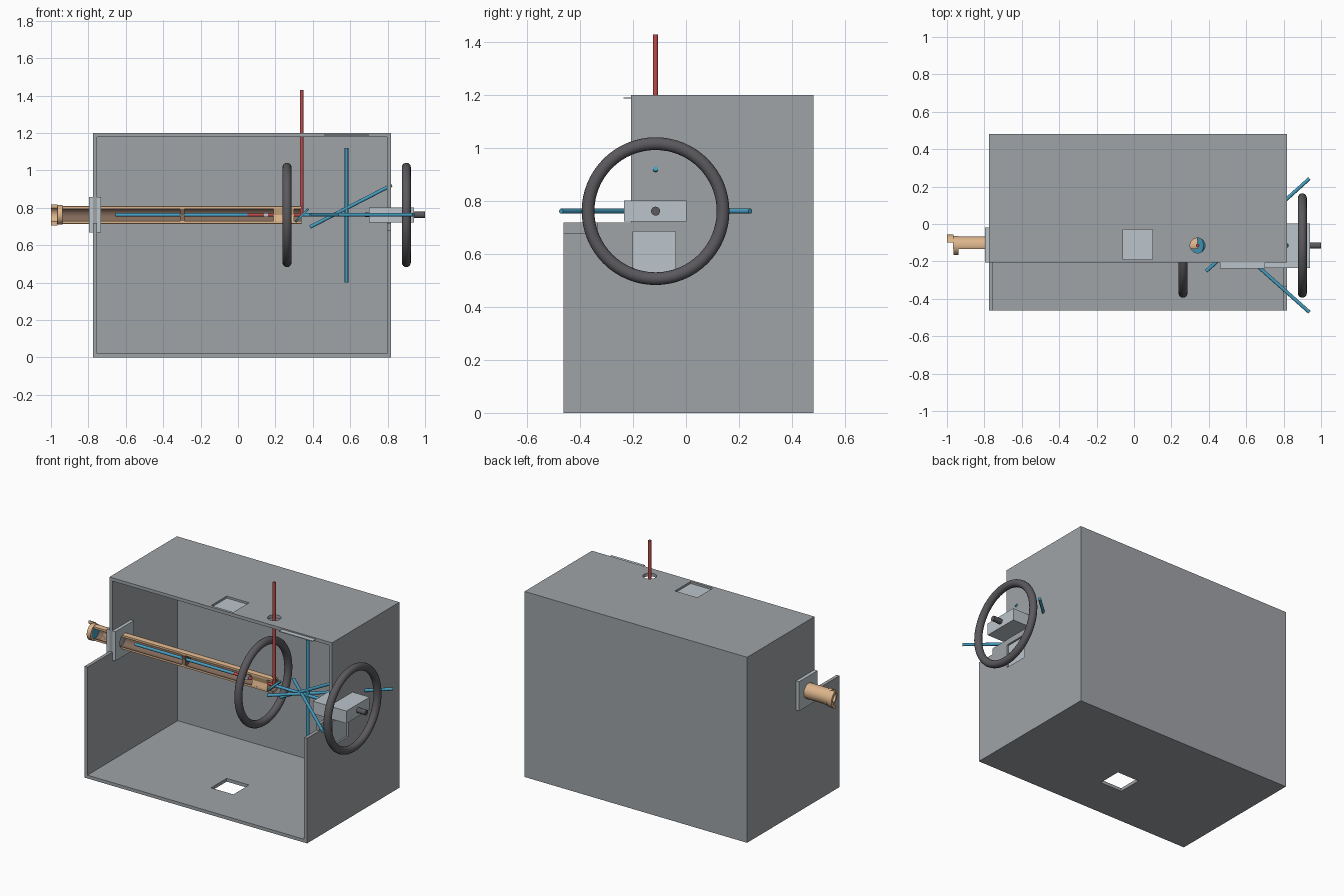
import bpy, bmesh, math
from mathutils import Vector

if "Cube" in bpy.data.objects:
    bpy.data.objects.remove(bpy.data.objects["Cube"])

def mat(name, c):
    m = bpy.data.materials.new(name)
    m.diffuse_color = (*c, 1)
    m.use_nodes = True
    m.node_tree.nodes["Principled BSDF"].inputs["Base Color"].default_value = m.diffuse_color
    return m

GREY = mat("case grey", (0.35, 0.37, 0.39))
LIGHT = mat("pale grey", (0.50, 0.56, 0.60))
DARK = mat("rubber grey", (0.105, 0.10, 0.11))
TAN = mat("tan", (0.72, 0.46, 0.26))
BROWN = mat("tube lining", (0.22, 0.14, 0.10))
BLUE = mat("blue", (0.06, 0.34, 0.53))
RED = mat("red", (0.52, 0.07, 0.07))

CY, CZ = -0.115, 0.762      # optical axis

def finish(bm, name, m, smooth=False):
    bmesh.ops.recalc_face_normals(bm, faces=bm.faces)
    me = bpy.data.meshes.new(name)
    bm.to_mesh(me)
    bm.free()
    ob = bpy.data.objects.new(name, me)
    bpy.context.collection.objects.link(ob)
    me.materials.append(m)
    if smooth:
        bpy.ops.object.select_all(action='DESELECT')
        ob.select_set(True)
        bpy.context.view_layer.objects.active = ob
        bpy.ops.object.shade_smooth_by_angle(angle=math.radians(35))
    return ob

def box(name, x, y, z, m):
    bm = bmesh.new()
    bmesh.ops.create_cube(bm, size=1)
    for v in bm.verts:
        v.co = [(a + b) / 2 + c * (b - a) for (a, b), c in zip((x, y, z), v.co)]
    return finish(bm, name, m)

def rod(name, p, q, r, m, seg=20):
    p, q = Vector(p), Vector(q)
    bm = bmesh.new()
    bmesh.ops.create_cone(bm, cap_ends=True, segments=seg, radius1=r, radius2=r, depth=(q - p).length)
    bm.transform((q - p).to_track_quat('Z', 'Y').to_matrix().to_4x4())
    bmesh.ops.translate(bm, verts=bm.verts, vec=(p + q) / 2)
    return finish(bm, name, m, True)

def side_wall(name, x, profile):
    bm = bmesh.new()
    f = bm.faces.new([bm.verts.new((x, y, z)) for y, z in profile])
    ext = bmesh.ops.extrude_face_region(bm, geom=[f])
    vs = [g for g in ext["geom"] if isinstance(g, bmesh.types.BMVert)]
    bmesh.ops.translate(bm, verts=vs, vec=(0.021, 0, 0))
    return finish(bm, name, GREY)

def open_tube(name, x0, x1, ro, ri, y_cut, m, lining=None, y_sign=1):
    """Tube along x; keeps only the part with y above y_cut."""
    t = (y_cut - CY) / ro
    a0 = math.acos(max(-1, min(1, t)))
    ti = max(-1, min(1, (y_cut - CY) / ri)) if ri else t
    b0 = math.acos(ti)
    full, n = t <= -1, 40
    sect = []
    for i in range(n + 1):
        s = -1 + 2 * i / n
        a, b = s * a0, s * b0
        sect.append(((ro * math.cos(a), ro * math.sin(a)), (ri * math.cos(b), ri * math.sin(b))))
    bm = bmesh.new()
    rings = [[bm.verts.new((x, CY + c[0], CZ + c[1])) for x in (x0, x1) for c in s] for s in sect]
    inner = []
    for a, b in zip(rings, rings[1:]):
        bm.faces.new((a[0], a[2], b[2], b[0]))
        inner.append(bm.faces.new((a[1], b[1], b[3], a[3])))
        bm.faces.new((a[0], b[0], b[1], a[1]))
        bm.faces.new((a[2], a[3], b[3], b[2]))
    if not full:
        for r in (rings[0], rings[-1]):
            bm.faces.new((r[0], r[1], r[3], r[2]))
    if lining:
        for f in inner:
            f.material_index = 1
    bmesh.ops.remove_doubles(bm, verts=bm.verts, dist=1e-6)
    ob = finish(bm, name, m, True)
    if lining:
        ob.data.materials.append(lining)
    return ob

def cut(ob, cutter):
    mod = ob.modifiers.new("cut", 'BOOLEAN')
    mod.operation, mod.solver, mod.object = 'DIFFERENCE', 'EXACT', cutter
    bpy.ops.object.select_all(action='DESELECT')
    bpy.context.view_layer.objects.active = ob
    ob.select_set(True)
    bpy.ops.object.modifier_apply(modifier=mod.name)
    bpy.data.objects.remove(cutter)

# Open-fronted case
X0, X1, YF, YT, YB = -0.775, 0.818, -0.462, -0.207, 0.482
floor = box("case_floor", (X0 + .021, X1 - .021), (YF, YB - .021), (0, 0.021), GREY)
box("case_back", (X0 + .021, X1 - .021), (YB - .021, YB), (0, 1.2), GREY)
roof = box("case_roof", (X0 + .021, X1 - .021), (YT, YB - .021), (1.179, 1.2), GREY)
side_wall("case_left_wall", X0, [(YF, 0), (YB, 0), (YB, 1.2), (YT, 1.2), (YT, .72), (YF, .72)])
right = side_wall("case_right_wall", X1 - .021,
                  [(YF, 0), (YB, 0), (YB, 1.2), (YT, 1.2), (YT, .72), (-.335, .72), (-.335, .68), (YF, .68)])

# Window openings and beam hole
WX, WY = (-0.06, 0.10), (-0.19, -0.03)
cut(floor, box("cutter", WX, WY, (-.1, .1), GREY))
cut(roof, box("cutter", WX, WY, (1.1, 1.3), GREY))
cut(roof, rod("cutter", (.34, CY, 1.1), (.34, CY, 1.3), .04, GREY, 32))
cut(right, box("cutter", (.7, .9), (-.2, -.04), (.53, .685), GREY))
box("roof_window", WX, WY, (1.181, 1.187), LIGHT)
box("side_window", (.80, .806), (-.2, -.04), (.53, .685), LIGHT)
box("roof_slide", (.46, .70), (-.237, -.2), (1.187, 1.192), LIGHT)

# Tube clamp plates either side of the left wall
for name, x in (("outer_clamp", (-.797, -.775)), ("inner_clamp", (-.754, -.733))):
    plate = box(name, x, (-.207, -.018), (.667, .857), LIGHT)
    cut(plate, rod("cutter", (-1, CY, CZ), (0, CY, CZ), .046, LIGHT, 32))

# Cut-open tube with stepped end rings, lens, diaphragm and slanted end plug
open_tube("tube", -.968, .34, .049, .037, -.134, TAN, BROWN)
open_tube("tube_front_cover", -.905, -.797, .049, .037, -.134, TAN)
open_tube("end_flange", -1.0, -.966, .058, .04, -.098, TAN)
open_tube("end_ring", -.966, -.938, .052, .04, -.3, TAN)
rod("lens", (-.95, CY, CZ), (-.94, CY, CZ), .041, BLUE, 32)
open_tube("diaphragm", -.31, -.285, .038, .012, -.134, BROWN)
open_tube("end_plug", .19, .30, .038, .01, -.134, TAN)
box("crystal", (.14, .16), (CY - .012, CY + .012), (CZ - .01, CZ + .01), LIGHT)
d = 0.004
rod("tilted_mirror", (.34 - d, CY, CZ + d - .004), (.34 + d, CY, CZ - d - .004), .05, BLUE, 32)

# Red beam
rod("red_beam", (.34, CY, CZ), (.34, CY, 1.43), .0095, RED)
rod("red_inner_beam", (.05, CY, CZ), (.34, CY, CZ), .0085, RED)

# Blue beams
BEAMS = [((-.655, CY, CZ), (.05, CY, CZ)), ((.34, CY, CZ), (.94, CY, CZ)),
         ((.58, CY, .40), (.58, CY, 1.12)), ((.385, CY, .697), (.822, CY, .922)),
         ((.385, -.253, CZ), (.938, .243, CZ)), ((.385, .02, CZ), (.938, -.472, CZ))]
for i, (p, q) in enumerate(BEAMS):
    rod(f"blue_beam_{i + 1}", p, q, .0095, BLUE)

# Mounting block with shaft
box("shaft_block", (.70, .94), (-.235, .002), (.722, .802), LIGHT)
rod("shaft", (.92, CY, CZ), (1.0, CY, CZ), .017, DARK)
rod("shaft_tail", (.68, CY, CZ), (.71, CY, CZ), .012, DARK)

# Two ring coils around the axis
for name, x in (("inner_ring", .262), ("outer_ring", .90)):
    bpy.ops.mesh.primitive_torus_add(location=(x, CY, CZ), rotation=(0, math.pi / 2, 0),
                                     major_radius=.255, minor_radius=.024,
                                     major_segments=64, minor_segments=16)
    ring = bpy.context.object
    ring.name = name
    ring.data.materials.append(DARK)
    bpy.ops.object.shade_smooth()
